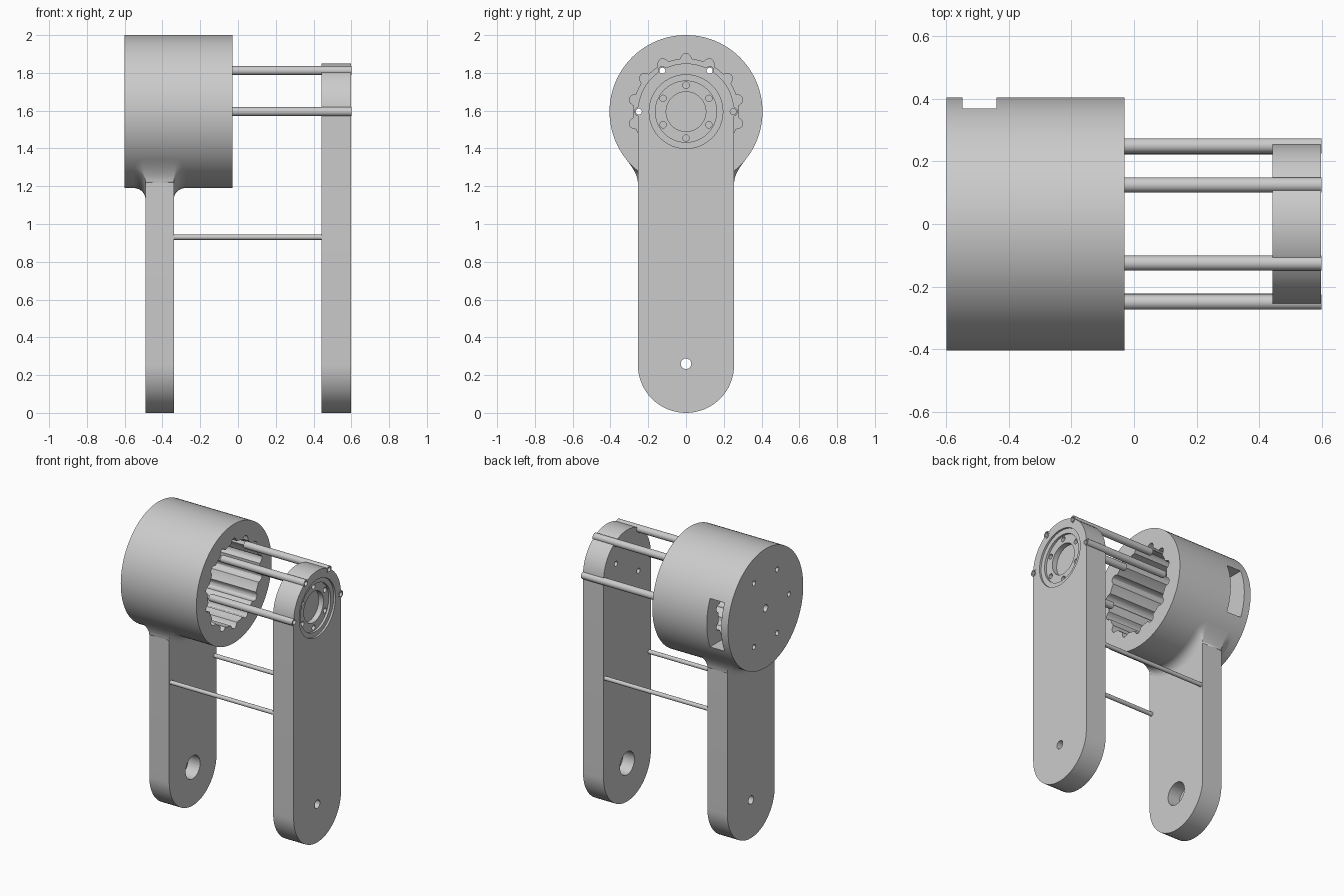
import bpy, bmesh, math
from math import sin, cos, pi, sqrt

cube = bpy.data.objects.get("Cube")
if cube:
    bpy.data.objects.remove(cube, do_unlink=True)

GREY = (0.6, 0.6, 0.6, 1)
mat = bpy.data.materials.new("light grey")
mat.use_nodes = True
mat.diffuse_color = GREY
mat.node_tree.nodes["Principled BSDF"].inputs["Base Color"].default_value = GREY

CZ = 1.595          # height of the drum axis
DRUM_R = 0.405
ARM_W = 0.255       # half width of both arms
LOW_Z = 0.255       # height of the lower pivot
ROD_R = 0.25        # radius of the rod circle


def circle(r, y=0, z=CZ, n=48):
    return [(y + r * cos(2 * pi * i / n), z + r * sin(2 * pi * i / n)) for i in range(n)]


def finish(name, bm):
    bmesh.ops.recalc_face_normals(bm, faces=bm.faces)
    me = bpy.data.meshes.new(name)
    bm.to_mesh(me)
    bm.free()
    me.materials.append(mat)
    ob = bpy.data.objects.new(name, me)
    bpy.context.collection.objects.link(ob)
    return ob


def prism(name, outline, x0, x1):
    """Extrude a (y, z) outline along x."""
    bm = bmesh.new()
    face = bm.faces.new([bm.verts.new((x0, y, z)) for y, z in outline])
    ext = bmesh.ops.extrude_face_region(bm, geom=[face])
    verts = [g for g in ext["geom"] if isinstance(g, bmesh.types.BMVert)]
    bmesh.ops.translate(bm, verts=verts, vec=(x1 - x0, 0, 0))
    return finish(name, bm)


def activate(ob):
    bpy.ops.object.select_all(action='DESELECT')
    ob.select_set(True)
    bpy.context.view_layer.objects.active = ob


def cut(ob, outline, x0, x1):
    """Subtract a prism from an object."""
    cutter = prism("cutter", outline, x0, x1)
    cutter.hide_render = True
    mod = ob.modifiers.new("cut", 'BOOLEAN')
    mod.operation = 'DIFFERENCE'
    mod.solver = 'EXACT'
    mod.object = cutter
    activate(ob)
    bpy.ops.object.modifier_apply(modifier=mod.name)
    bpy.data.objects.remove(cutter, do_unlink=True)


def smooth(ob):
    activate(ob)
    bpy.ops.object.shade_smooth_by_angle(angle=math.radians(30))


def polar(r, deg):
    return r * cos(math.radians(deg)), CZ + r * sin(math.radians(deg))


# Drum with a fluted bore, a side window and holes in its closed end
drum = prism("drum", circle(DRUM_R, n=96), -0.6, -0.03)
flutes, steps = 14, 12
bore = []
for i in range(flutes * steps):
    a = 2 * pi * i / (flutes * steps)
    lobe = max(0.0, cos(flutes * a)) ** 0.7
    r = 0.278 + 0.03 * lobe
    bore.append((r * sin(a), CZ + r * cos(a)))
cut(drum, bore, -0.55, 0.1)
cut(drum, [(0.2, CZ - 0.165), (0.5, CZ - 0.165), (0.5, CZ + 0.165), (0.2, CZ + 0.165)],
    -0.549, -0.44)
cut(drum, circle(0.024, n=24), -0.7, -0.5)
for deg in (60, 120, 180, 240, 300):
    y, z = polar(ROD_R, deg)
    cut(drum, circle(0.017, y, z, 20), -0.7, -0.5)
smooth(drum)

# Rounded ends shared by both arms
lower_arc = [(-ARM_W * cos(pi * i / 32), LOW_Z - ARM_W * sin(pi * i / 32)) for i in range(33)]
upper_arc = [(ARM_W * cos(pi * i / 32), CZ + ARM_W * sin(pi * i / 32)) for i in range(33)]

# Arm carrying the drum, counterbored on its inner face
drum_arm = prism("drum_arm", lower_arc + [(ARM_W, 1.27), (-ARM_W, 1.27)], -0.49, -0.34)
cut(drum_arm, circle(0.028, 0, LOW_Z + 0.005, 24), -0.6, -0.2)
cut(drum_arm, circle(0.078, 0, LOW_Z + 0.005, 40), -0.43, -0.2)
smooth(drum_arm)

# Fillet flaring from the arm into the curved drum wall
FR, HX, CX = 0.06, 0.075, -0.415
ring = []
n_side = 24
for s in (1, -1):
    for i in range(n_side + 1):
        ring.append((s * HX, s * (-ARM_W + 2 * ARM_W * i / n_side), s, 0))
    # rounded corner and short side
    for k in range(1, 9):
        a = pi / 2 * k / 8
        ring.append((s * HX, s * ARM_W, s * cos(a), s * sin(a)))
    for k in range(8):
        a = pi / 2 + pi / 2 * k / 8
        ring.append((-s * HX, s * ARM_W, s * cos(a), s * sin(a)))
bm = bmesh.new()
rows = []
for j in range(9):
    t = pi / 2 * j / 8
    off, drop = FR * (1 - cos(t)), FR * (1 - sin(t))
    row = []
    for x, y, nx, ny in ring:
        py = y + ny * off
        row.append(bm.verts.new((CX + x + nx * off, py,
                                 CZ - sqrt(DRUM_R ** 2 - py ** 2) - drop)))
    rows.append(row)
for lo, hi in zip(rows, rows[1:]):
    for i in range(len(ring)):
        k = (i + 1) % len(ring)
        bm.faces.new((lo[i], lo[k], hi[k], hi[i]))
bmesh.ops.remove_doubles(bm, verts=bm.verts, dist=0.0002)
smooth(finish("arm_fillet", bm))

# Outer arm with a stepped circular recess and bolt holes
outer_arm = prism("outer_arm", lower_arc + upper_arc, 0.443, 0.598)
cut(outer_arm, circle(0.028, 0, LOW_Z + 0.005, 24), 0.3, 0.7)
cut(outer_arm, circle(0.078, 0, LOW_Z + 0.005, 40), 0.3, 0.53)
for radius, floor in ((0.195, 0.585), (0.162, 0.57), (0.105, 0.535)):
    cut(outer_arm, circle(radius, n=64), floor, 0.7)
for deg in range(30, 390, 60):
    y, z = polar(0.14, deg)
    cut(outer_arm, circle(0.017, y, z, 20), 0.3, 0.7)

# Hollow upper rods let into the rim of the outer arm
for i, deg in enumerate((0, 60, 120, 180)):
    y, z = polar(ROD_R, deg)
    cut(outer_arm, circle(0.0235, y, z, 24), 0.3, 0.7)
    rod = prism(f"upper_rod_{i + 1}", circle(0.024, y, z, 24), -0.03, 0.6)
    cut(rod, circle(0.016, y, z, 24), -0.2, 0.7)
    smooth(rod)
smooth(outer_arm)

# Thin lower rods joining the two arms
for side, y in (("front", -0.237), ("back", 0.237)):
    smooth(prism(f"lower_rod_{side}", circle(0.014, y, 0.93, 20), -0.345, 0.45))
